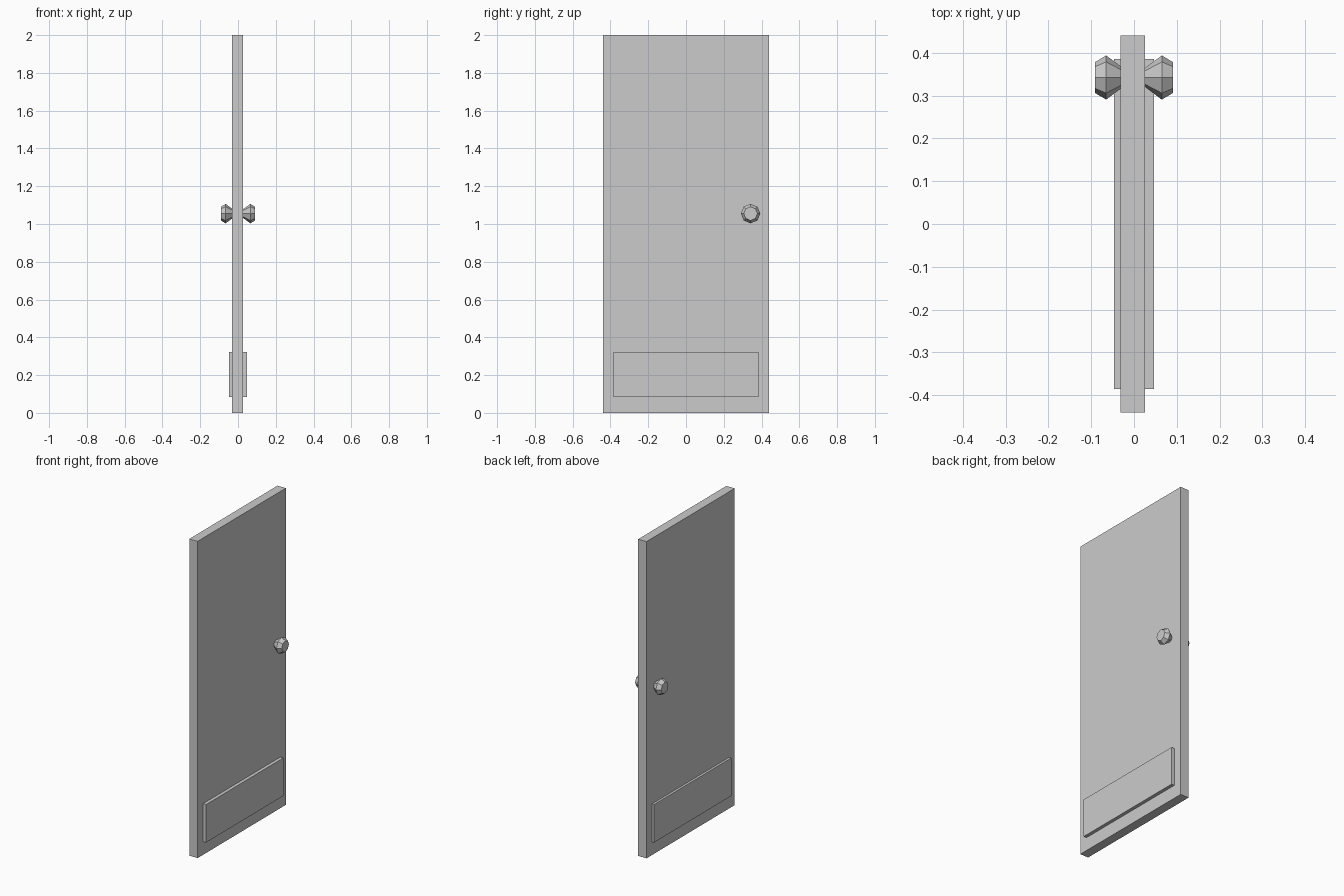
import bpy, bmesh
from math import cos, sin, tau

cube = bpy.data.objects.get("Cube")
if cube:
    bpy.data.objects.remove(cube, do_unlink=True)

grey = bpy.data.materials.new("light grey")
grey.use_nodes = True
grey.diffuse_color = (0.6, 0.6, 0.6, 1)
grey.node_tree.nodes["Principled BSDF"].inputs["Base Color"].default_value = (0.6, 0.6, 0.6, 1)


def finish(name, bm):
    bmesh.ops.recalc_face_normals(bm, faces=bm.faces)
    mesh = bpy.data.meshes.new(name)
    bm.to_mesh(mesh)
    bm.free()
    mesh.materials.append(grey)
    obj = bpy.data.objects.new(name, mesh)
    bpy.context.collection.objects.link(obj)
    return obj


def box(name, low, high):
    bm = bmesh.new()
    bmesh.ops.create_cube(bm, size=1)
    for v in bm.verts:
        v.co = [(a + b) / 2 + c * (b - a) for a, b, c in zip(low, high, v.co)]
    return finish(name, bm)


def knob(name, side, sides=8, y=0.342, z=1.055):
    # Faceted knob: (distance from door middle, radius) rings along x
    profile = [(0.024, 0.021), (0.065, 0.0515), (0.091, 0.036)]
    bm = bmesh.new()
    rings = [[bm.verts.new((side * x, y + r * cos(tau * i / sides), z + r * sin(tau * i / sides)))
              for i in range(sides)] for x, r in profile]
    for a, b in zip(rings, rings[1:]):
        for i in range(sides):
            j = (i + 1) % sides
            bm.faces.new((a[i], a[j], b[j], b[i]))
    bm.faces.new(rings[0])
    bm.faces.new(rings[-1])
    return finish(name, bm)


# Door slab
box("door_slab", (-0.032, -0.44, 0), (0.026, 0.44, 2))

# Kick plate and knob on each face
for label, side in (("left", 1), ("right", -1)):
    inner, outer = side * 0.02, side * 0.047
    box(label + "_kick_plate", (min(inner, outer), -0.385, 0.083), (max(inner, outer), 0.385, 0.323))
    knob(label + "_knob", side)
